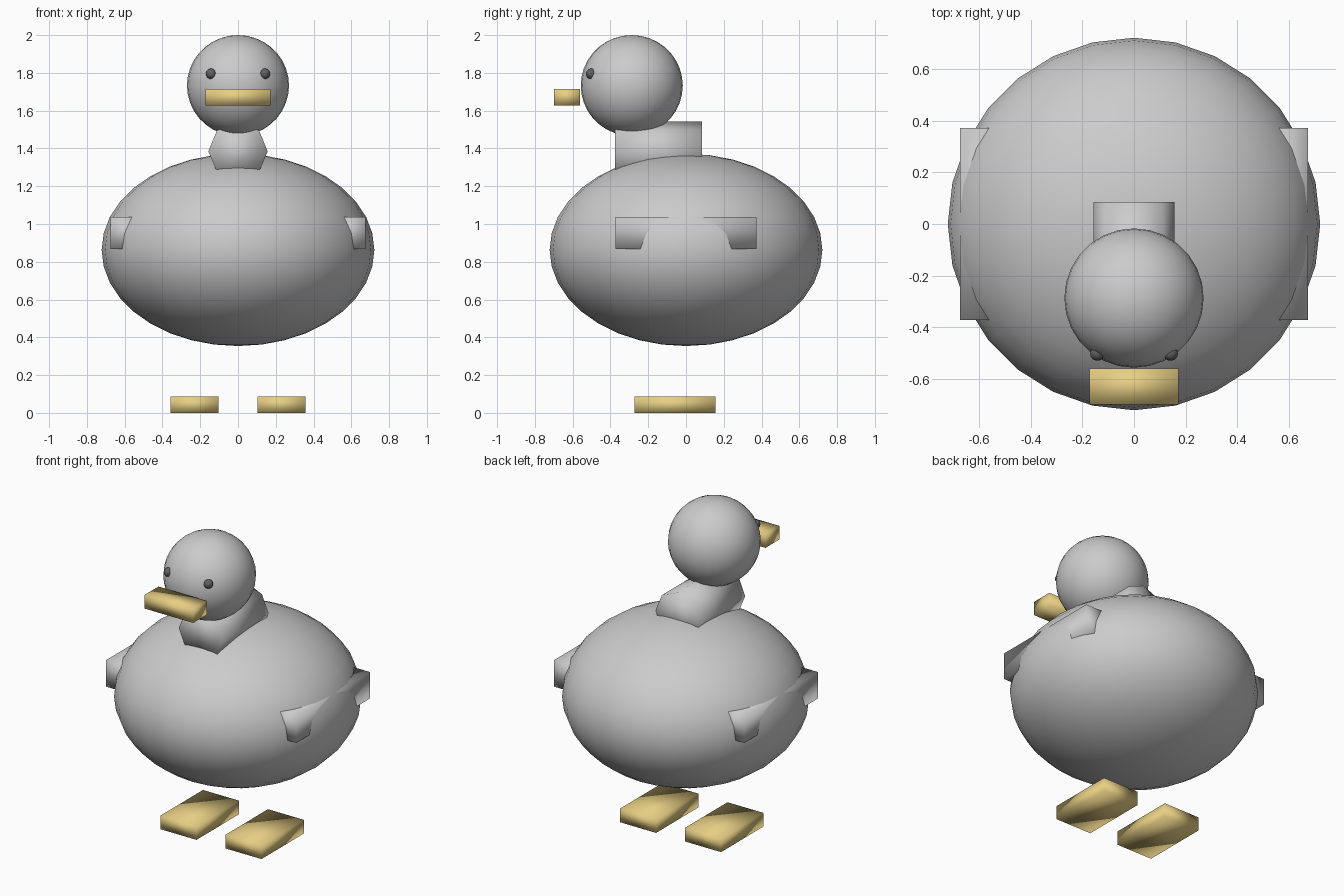
import bpy
from math import pi

if "Cube" in bpy.data.objects:
    bpy.data.objects.remove(bpy.data.objects["Cube"])


def material(name, color):
    mat = bpy.data.materials.new(name)
    mat.diffuse_color = (*color, 1)
    mat.use_nodes = True
    mat.node_tree.nodes["Principled BSDF"].inputs["Base Color"].default_value = mat.diffuse_color
    return mat


def finish(name, mat=None):
    obj = bpy.context.object
    obj.name = name
    bpy.ops.object.transform_apply(location=False, rotation=True, scale=True)
    bpy.ops.object.shade_smooth()
    if mat:
        obj.data.materials.append(mat)
    return obj


def ball(name, loc, radii, segments=24, rings=16, mat=None):
    bpy.ops.mesh.primitive_uv_sphere_add(segments=segments, ring_count=rings,
                                         radius=1, location=loc)
    bpy.context.object.scale = radii
    return finish(name, mat)


def box(name, lo, hi, mat=None):
    center = [(a + b) / 2 for a, b in zip(lo, hi)]
    bpy.ops.mesh.primitive_cube_add(size=1, location=center)
    bpy.context.object.scale = [b - a for a, b in zip(lo, hi)]
    return finish(name, mat)


gold = material("gold", (0.8, 0.62, 0.23))
dark = material("dark", (0.12, 0.12, 0.12))

# Body and head
ball("body", (0, 0, 0.863), (0.722, 0.722, 0.509), 28, 18)
ball("head", (0, -0.287, 1.733), (0.27, 0.27, 0.267), 28, 18)

# Neck: eight-sided bar lying front to back
bpy.ops.mesh.primitive_cylinder_add(vertices=8, radius=0.157, depth=0.46,
                                    location=(0, -0.145, 1.385),
                                    rotation=(pi / 2, 0, 0))
finish("neck")

# Beak
box("beak", (-0.172, -0.70, 1.628), (0.172, -0.56, 1.716), gold)

# Paired parts: eyes, wings sunk into the body, feet
for side, s in (("left", 1), ("right", -1)):
    ball(f"{side}_eye", (s * 0.142, -0.502, 1.795), (0.028, 0.028, 0.028),
         16, 10, dark)
    x0, x1 = sorted((s * 0.505, s * 0.675))
    box(f"{side}_wing", (x0, -0.373, 0.868), (x1, 0.373, 1.038))
    x0, x1 = sorted((s * 0.103, s * 0.358))
    box(f"{side}_foot", (x0, -0.273, 0), (x1, 0.156, 0.088), gold)
